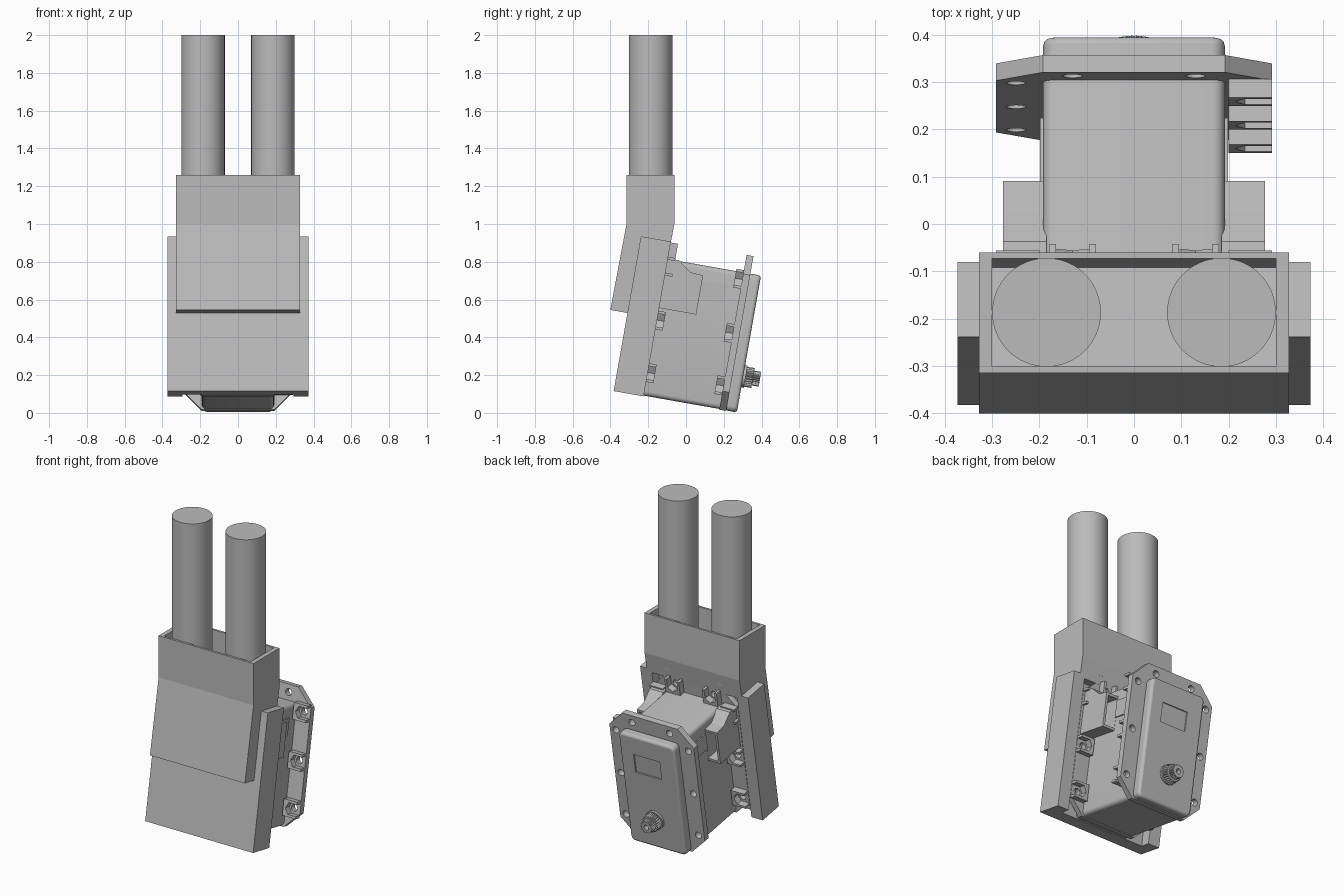
import bpy, bmesh, math
from mathutils import Matrix, Vector

cube = bpy.data.objects.get("Cube")
if cube:
    bpy.data.objects.remove(cube, do_unlink=True)

mat = bpy.data.materials.new("plain grey")
mat.use_nodes = True
GREY = (0.5, 0.5, 0.5, 1)
mat.diffuse_color = GREY
mat.node_tree.nodes["Principled BSDF"].inputs["Base Color"].default_value = GREY

# Leaning frame shared by bracket and motor: x across, y outward, z along the lean
TILT = Matrix.Translation((0, -0.383, 0.1155)) @ Matrix.Rotation(math.radians(-10), 4, 'X')
WORLD = Matrix.Identity(4)


def prism(name, pts, lo, hi, axis, frame=TILT, smooth=False):
    """Extrude a 2D outline along one axis; the outline lies in the other two."""
    def place(p, t):
        return {'X': (t, p[0], p[1]), 'Y': (p[0], t, p[1]), 'Z': (p[0], p[1], t)}[axis]
    bm = bmesh.new()
    a = [bm.verts.new(frame @ Vector(place(p, lo))) for p in pts]
    b = [bm.verts.new(frame @ Vector(place(p, hi))) for p in pts]
    bm.faces.new(a)
    bm.faces.new(b)
    for i in range(len(pts)):
        j = (i + 1) % len(pts)
        bm.faces.new((a[i], a[j], b[j], b[i]))
    bmesh.ops.recalc_face_normals(bm, faces=bm.faces)
    me = bpy.data.meshes.new(name)
    bm.to_mesh(me)
    bm.free()
    me.materials.append(mat)
    ob = bpy.data.objects.new(name, me)
    bpy.context.collection.objects.link(ob)
    if smooth:
        bpy.ops.object.select_all(action='DESELECT')
        ob.select_set(True)
        bpy.context.view_layer.objects.active = ob
        bpy.ops.object.shade_smooth_by_angle(angle=math.radians(35))
    return ob


def rect(x0, x1, y0, y1):
    return [(x0, y0), (x1, y0), (x1, y1), (x0, y1)]


def circle(cx, cy, r, n=32):
    return [(cx + r * math.cos(2 * math.pi * i / n), cy + r * math.sin(2 * math.pi * i / n))
            for i in range(n)]


def rounded(x0, x1, y0, y1, r, n=5):
    pts = []
    for k, (cx, cy) in enumerate([(x1 - r, y1 - r), (x0 + r, y1 - r), (x0 + r, y0 + r), (x1 - r, y0 + r)]):
        for i in range(n + 1):
            a = math.pi / 2 * (k + i / n)
            pts.append((cx + r * math.cos(a), cy + r * math.sin(a)))
    return pts


def cut(ob, cutter):
    mod = ob.modifiers.new("cut", 'BOOLEAN')
    mod.operation = 'DIFFERENCE'
    mod.solver = 'EXACT'
    mod.object = cutter
    cutter.hide_render = True
    cutter.hide_viewport = True
    cutter.display_type = 'WIRE'


def lean(y, z):
    p = TILT @ Vector((0, y, z))
    return (p.y, p.z)


# Two rods and the bent sleeve holding them
for side, sx in (("left", 1), ("right", -1)):
    prism(side + "_rod", circle(sx * 0.185, -0.187, 0.115, 64), 0.94, 2.0, 'Z', WORLD, True)

sleeve = prism("sleeve", [(-0.315, 1.26), (-0.06, 1.26), (-0.06, 1.01), lean(0.161, 0.81),
                          lean(0.02, 0.81), lean(0.02, 0.42), lean(-0.092, 0.42), (-0.315, 1.0)],
               -0.328, 0.328, 'X', WORLD)
cavity = prism("sleeve_cavity", [(-0.301, 1.3), (-0.073, 1.3), (-0.073, 1.01), lean(0.148, 0.835),
                                 lean(-0.078, 0.835), (-0.301, 1.0)], -0.3, 0.3, 'X', WORLD)
cut(sleeve, cavity)

# Channel bracket around the back of the motor
prism("bracket", [(-0.373, 0), (0.373, 0), (0.373, 0.161), (0.295, 0.161), (0.295, 0.1),
                  (-0.295, 0.1), (-0.295, 0.161), (-0.373, 0.161)], 0, 0.832, 'Z')

# Motor body and output cover
prism("motor_body", rounded(-0.192, 0.192, 0.004, 0.738, 0.025), 0.1, 0.6, 'Y', smooth=True)
cover = prism("motor_cover", rounded(-0.192, 0.192, 0.002, 0.738, 0.03), 0.6, 0.662, 'Y', smooth=True)
bev = cover.modifiers.new("soft_edge", 'BEVEL')
bev.width = 0.015
bev.segments = 3
bev.limit_method = 'ANGLE'
bev.angle_limit = math.radians(50)
cut(cover, prism("label_recess", rect(-0.08, 0.1, 0.49, 0.61), 0.654, 0.7, 'Y'))

# Chamfered mounting flanges with screw holes
SIDE_HOLES = (0.128, 0.41, 0.7)
TOP_HOLES = (-0.13, 0.13)
OUTLINE = [(-0.192, 0), (0.192, 0), (0.292, 0.1), (0.292, 0.73), (0.192, 0.832),
           (-0.192, 0.832), (-0.292, 0.73), (-0.292, 0.1)]
hole_spots = [(s * 0.25, u) for s in (-1, 1) for u in SIDE_HOLES] + [(x, 0.785) for x in TOP_HOLES]
for name, lo, hi in (("back_flange", 0.125, 0.16), ("output_flange", 0.568, 0.605)):
    flange = prism(name, OUTLINE, lo, hi, 'Y')
    for x, u in hole_spots:
        cut(flange, prism("screw_hole", circle(x, u, 0.021, 20), lo - 0.01, hi + 0.01, 'Y'))

# Nut pockets: U-shaped blocks with a half-hex seat, open at the flange edge
POCKET = [(0.042, 0.05), (-0.05, 0.05), (-0.05, -0.05), (0.042, -0.05), (0.042, -0.035),
          (-0.015, -0.035), (-0.035, 0), (-0.015, 0.035), (0.042, 0.035)]


def pocket(x, u, lo, hi, angle):
    c, s = math.cos(angle), math.sin(angle)
    prism("nut_pocket", [(x + p * c - q * s, u + p * s + q * c) for p, q in POCKET], lo, hi, 'Y')


for u in SIDE_HOLES:
    pocket(0.25, u, 0.16, 0.2, 0)
    pocket(-0.25, u, 0.16, 0.2, math.pi)
    pocket(0.25, u, 0.528, 0.568, 0)
for x in TOP_HOLES:
    pocket(x, 0.785, 0.16, 0.2, math.pi / 2)

# Side connector housings, open toward the output side
for s in (-1, 1):
    x0, x1 = sorted((s * 0.185, s * 0.277))
    box = prism("connector_housing", [(0.16, 0.475), (0.36, 0.475), (0.36, 0.685), (0.29, 0.69),
                                      (0.22, 0.742), (0.16, 0.742)], x0, x1, 'X')
    a, b = sorted((s * 0.193, s * 0.262))
    cut(box, prism("housing_cavity", rect(0.2, 0.4, 0.49, 0.67), a, b, 'X'))
    c, d = sorted((s * 0.185, s * 0.199))
    prism("connector_plate", rect(0.36, 0.5, 0.555, 0.66), c, d, 'X')

# Splined output shaft
def spline(r):
    return [((r if i % 2 else r * 0.88) * math.cos(math.pi * i / 24),
             0.196 + (r if i % 2 else r * 0.88) * math.sin(math.pi * i / 24)) for i in range(48)]


prism("shaft_collar", circle(0, 0.196, 0.06), 0.655, 0.675, 'Y', smooth=True)
prism("shaft_spline", spline(0.054), 0.67, 0.715, 'Y')
tip = prism("shaft_tip", spline(0.04), 0.71, 0.752, 'Y')
cut(tip, prism("shaft_bore", circle(0, 0.196, 0.016, 20), 0.72, 0.77, 'Y'))
